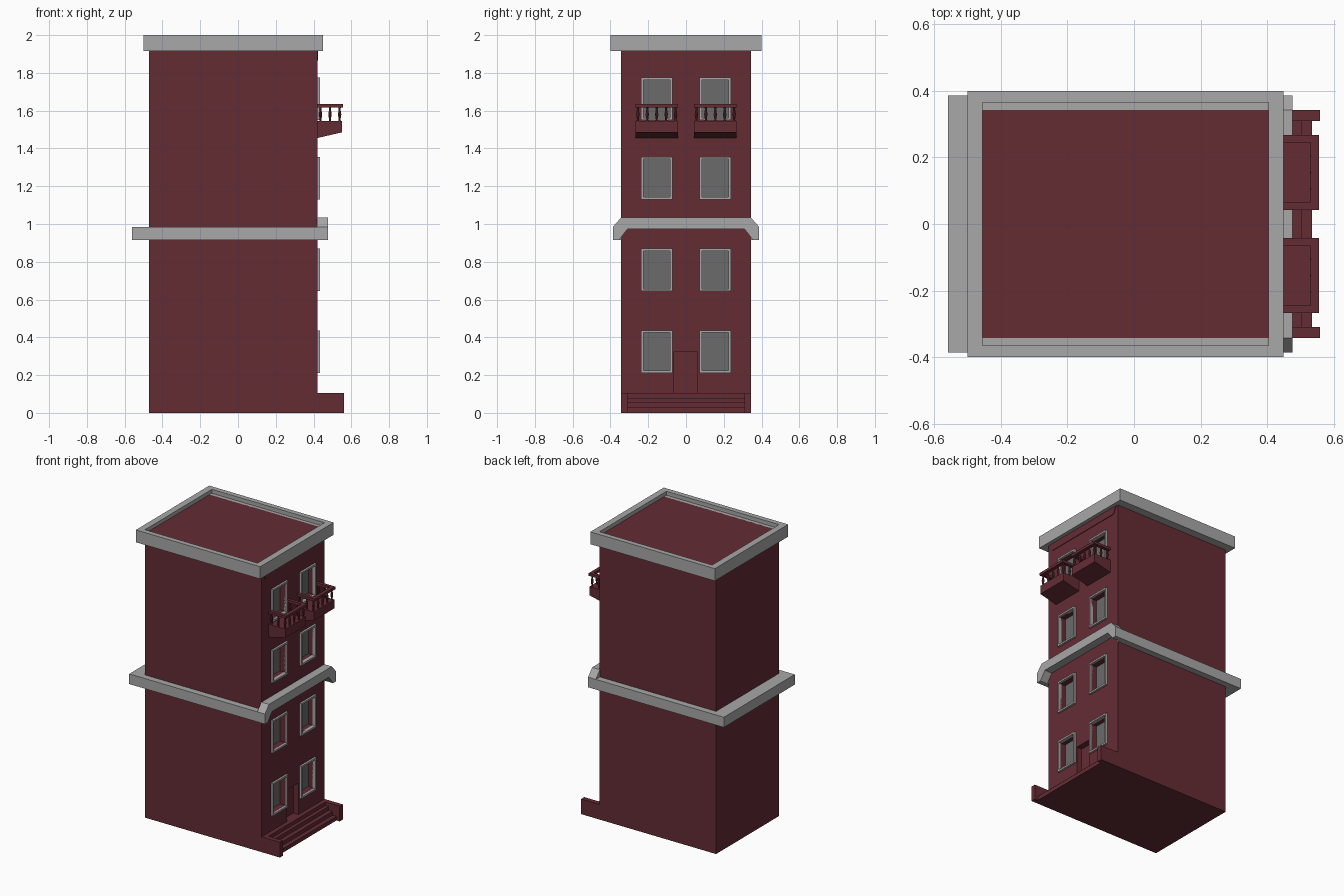
import bpy, bmesh, math
from mathutils import Matrix

if "Cube" in bpy.data.objects:
    bpy.data.objects.remove(bpy.data.objects["Cube"])


def material(name, rgb):
    m = bpy.data.materials.new(name)
    m.diffuse_color = (*rgb, 1)
    m.use_nodes = True
    m.node_tree.nodes["Principled BSDF"].inputs["Base Color"].default_value = m.diffuse_color
    return m


RED = material("dark red brick", (0.127, 0.025, 0.034))
TRIM = material("light grey stone", (0.392, 0.392, 0.392))
GLASS = material("dark grey glass", (0.147, 0.147, 0.147))


def finish(name, bm, mat):
    bmesh.ops.recalc_face_normals(bm, faces=bm.faces)
    me = bpy.data.meshes.new(name)
    bm.to_mesh(me)
    bm.free()
    me.materials.append(mat)
    ob = bpy.data.objects.new(name, me)
    bpy.context.collection.objects.link(ob)
    return ob


def add_box(bm, x0, x1, y0, y1, z0, z1):
    m = (Matrix.Translation(((x0 + x1) / 2, (y0 + y1) / 2, (z0 + z1) / 2))
         @ Matrix.Diagonal((x1 - x0, y1 - y0, z1 - z0, 1)))
    bmesh.ops.create_cube(bm, size=1, matrix=m)


def boxes(name, mat, items):
    bm = bmesh.new()
    for b in items:
        add_box(bm, *b)
    return finish(name, bm, mat)


def prism(bm, pts, place, a, b):
    """Extrude a 2D profile between a and b; place(u, v, w) gives the 3D point."""
    lo = [bm.verts.new(place(u, v, a)) for u, v in pts]
    hi = [bm.verts.new(place(u, v, b)) for u, v in pts]
    bm.faces.new(lo)
    bm.faces.new(hi[::-1])
    for i in range(len(pts)):
        j = (i + 1) % len(pts)
        bm.faces.new((lo[i], lo[j], hi[j], hi[i]))


WALL = 0.42
ROWS = [0.212, 0.645, 1.13, 1.55]       # window sill heights
W, H, F = 0.166, 0.225, 0.012           # window width, height, frame width
windows = [(s * 0.155, z) for z in ROWS for s in (-1, 1)]

# main block with window and door recesses
body = boxes("main_block", RED, [(-0.47, WALL, -0.343, 0.343, 0, 1.973)])
cuts = [(0.375, 0.5, y - W / 2 + F, y + W / 2 - F, z + F, z + H - F) for y, z in windows]
cuts.append((0.38, 0.5, -0.063, 0.06, 0.105, 0.322))
cutter = boxes("recess_cutter", RED, cuts)
mod = body.modifiers.new("recesses", "BOOLEAN")
mod.operation, mod.solver, mod.object = "DIFFERENCE", "EXACT", cutter
bpy.context.view_layer.objects.active = body
bpy.ops.object.modifier_apply(modifier=mod.name)
bpy.data.objects.remove(cutter)

# window glass and frames
boxes("window_glass", GLASS, [(0.372, 0.379, y - W / 2 + F, y + W / 2 - F, z + F, z + H - F)
                              for y, z in windows])
frames = []
for y, z in windows:
    a, b = y - W / 2, y + W / 2
    frames += [(0.41, 0.434, a, a + F, z, z + H), (0.41, 0.434, b - F, b, z, z + H),
               (0.41, 0.434, a + F, b - F, z, z + F),
               (0.41, 0.434, a + F, b - F, z + H - F, z + H)]
boxes("window_frames", TRIM, frames)

# roof cornice: a raised rim around the flat roof
boxes("roof_cornice", TRIM, [
    (-0.50, -0.455, -0.40, 0.40, 1.915, 2.0), (0.405, 0.45, -0.40, 0.40, 1.915, 2.0),
    (-0.455, 0.405, -0.40, -0.365, 1.915, 2.0), (-0.455, 0.405, 0.365, 0.40, 1.915, 2.0),
    (-0.455, 0.405, -0.365, -0.34, 1.915, 1.973), (-0.455, 0.405, 0.34, 0.365, 1.915, 1.973)])

# shallow frieze under the cornice
bm = bmesh.new()
prism(bm, [(-0.33, 1.92), (-0.30, 1.865), (0.30, 1.865), (0.33, 1.92)],
      lambda u, v, w: (w, u, v), 0.41, 0.424)
finish("frieze", bm, RED)

# middle belt: level on sides and back, raised across the street side
boxes("side_belt", TRIM, [(-0.56, -0.46, -0.387, 0.387, 0.915, 0.985),
                          (-0.46, WALL, -0.387, -0.34, 0.915, 0.985),
                          (-0.46, WALL, 0.34, 0.387, 0.915, 0.985)])
half = [(0.31, 0.973), (0.355, 0.915), (0.387, 0.915), (0.387, 0.985), (0.343, 1.035)]
bm = bmesh.new()
prism(bm, half + [(-y, z) for y, z in half[::-1]],
      lambda u, v, w: (w, u, v), WALL - 0.002, 0.477)
finish("front_belt", bm, TRIM)

# entrance steps between two low cheek walls
steps = [(0.41, x, -0.31, 0.31, 0, z)
         for x, z in ((0.535, 0.028), (0.505, 0.054), (0.475, 0.08), (0.45, 0.105))]
boxes("entrance_steps", RED, steps)
boxes("step_cheeks", RED, [(0.41, 0.56, -0.343, -0.31, 0, 0.105),
                           (0.41, 0.56, 0.31, 0.343, 0, 0.105)])


def baluster(bm, x, y):
    # turned post with a belly
    prof = [(0.008, 1.535), (0.005, 1.555), (0.009, 1.58), (0.005, 1.605), (0.007, 1.625)]
    rings = [[bm.verts.new((x + r * math.cos(k * math.tau / 8),
                            y + r * math.sin(k * math.tau / 8), z)) for k in range(8)]
             for r, z in prof]
    for p, q in zip(rings, rings[1:]):
        for k in range(8):
            n = (k + 1) % 8
            bm.faces.new((p[k], p[n], q[n], q[k]))


# two balconies with balustrades
for side, s in (("left", -1), ("right", 1)):
    c = s * 0.155
    bm = bmesh.new()
    prism(bm, [(0.41, 1.453), (0.55, 1.485), (0.55, 1.545), (0.41, 1.545)],
          lambda u, v, w: (u, w, v), c - 0.113, c + 0.113)
    finish(side + "_balcony_base", bm, RED)
    boxes(side + "_balcony_rail", RED, [
        (0.531, 0.556, c - 0.113, c + 0.113, 1.618, 1.636),
        (0.41, 0.531, c - 0.113, c - 0.09, 1.618, 1.636),
        (0.41, 0.531, c + 0.09, c + 0.113, 1.618, 1.636)])
    bm = bmesh.new()
    for i in range(5):
        baluster(bm, 0.538, c - 0.1 + i * 0.05)
    for x in (0.437, 0.487):
        for e in (-0.1, 0.1):
            baluster(bm, x, c + e)
    finish(side + "_balusters", bm, RED)
